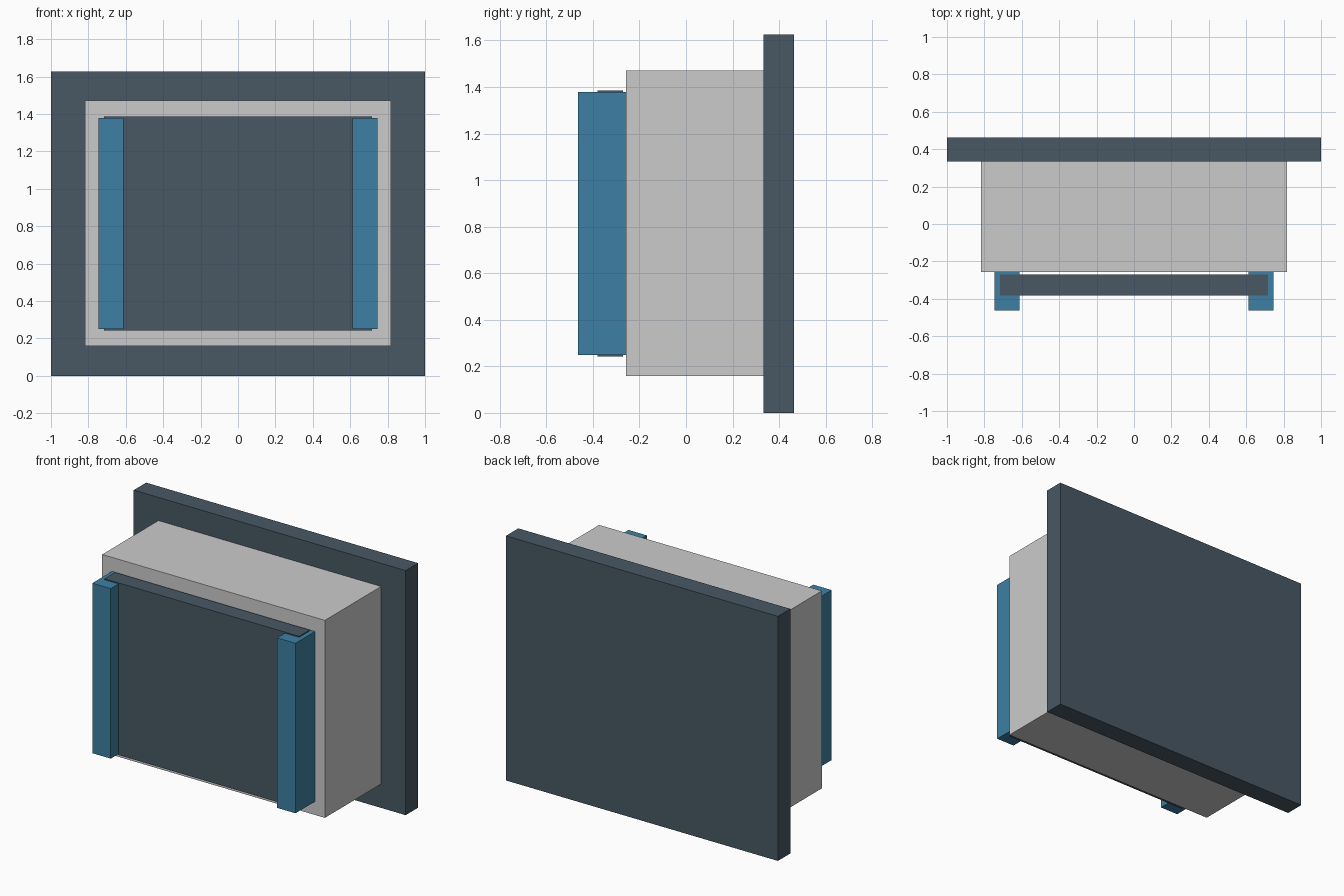
import bpy

if "Cube" in bpy.data.objects:
    bpy.data.objects.remove(bpy.data.objects["Cube"])


def material(name, color):
    m = bpy.data.materials.new(name)
    m.diffuse_color = (*color, 1)
    m.use_nodes = True
    m.node_tree.nodes["Principled BSDF"].inputs["Base Color"].default_value = m.diffuse_color
    return m


def box(name, x, y, z, mat=None):
    """Axis-aligned box from (min, max) ranges."""
    ranges = (x, y, z)
    bpy.ops.mesh.primitive_cube_add(size=1, location=[(a + b) / 2 for a, b in ranges])
    ob = bpy.context.object
    ob.name = name
    ob.scale = [b - a for a, b in ranges]
    bpy.ops.object.transform_apply(location=False, rotation=False, scale=True)
    if mat:
        ob.data.materials.append(mat)
    return ob


dark = material("dark_slate", (0.065, 0.098, 0.127))
blue = material("blue", (0.048, 0.216, 0.366))

# Large plate at the back
box("back_plate", (-1, 1), (0.333, 0.463), (0, 1.626), dark)

# Grey main body
box("body", (-0.819, 0.819), (-0.257, 0.333), (0.159, 1.472))

# Thin front panel, held between the two posts
box("front_panel", (-0.716, 0.716), (-0.381, -0.27), (0.242, 1.386), dark)

# Blue upright posts on either side
for side, s in (("left", -1), ("right", 1)):
    x = sorted((s * 0.612, s * 0.747))
    box(f"{side}_post", x, (-0.463, -0.257), (0.249, 1.379), blue)
